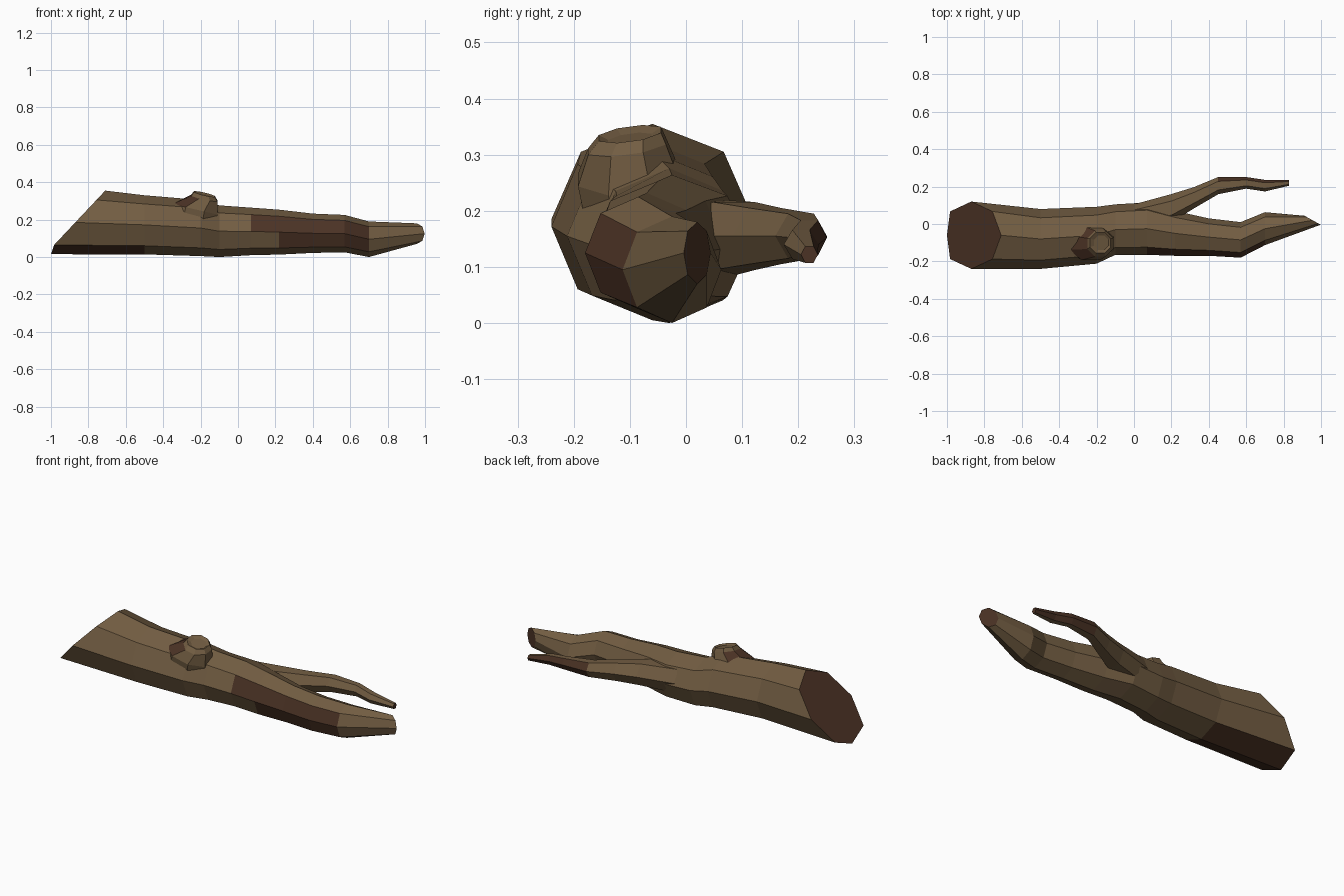
import bpy, bmesh, math
from mathutils import Vector

if "Cube" in bpy.data.objects:
    bpy.data.objects.remove(bpy.data.objects["Cube"])


def material(name, rgb):
    m = bpy.data.materials.new(name)
    m.diffuse_color = (*rgb, 1)
    m.use_nodes = True
    m.node_tree.nodes["Principled BSDF"].inputs["Base Color"].default_value = m.diffuse_color
    return m


BARK = material("bark", (0.17, 0.11, 0.055))
DARK = material("dark_wood", (0.07, 0.032, 0.018))


def loft(name, rings, sides, dark=lambda ring, side: False, turn=0.0):
    """Skin closed rings given as (centre, u, v); dark caps use ring -1 / last."""
    bm = bmesh.new()
    loops = []
    for c, u, v in rings:
        loop = []
        for k in range(sides):
            a = 2 * math.pi * k / sides + turn
            p = Vector(c) + Vector(u) * math.cos(a) + Vector(v) * math.sin(a)
            p.x = max(p.x, -1.0)
            loop.append(bm.verts.new(p))
        loops.append(loop)
    for i, (a, b) in enumerate(zip(loops, loops[1:])):
        for k in range(sides):
            n = (k + 1) % sides
            f = bm.faces.new((a[k], a[n], b[n], b[k]))
            f.material_index = int(dark(i, k))
    for i, loop in ((-1, loops[0]), (len(rings) - 1, loops[-1])):
        bm.faces.new(loop).material_index = int(dark(i, 0))
    bmesh.ops.recalc_face_normals(bm, faces=bm.faces)
    me = bpy.data.meshes.new(name)
    bm.to_mesh(me)
    bm.free()
    me.materials.append(BARK)
    me.materials.append(DARK)
    ob = bpy.data.objects.new(name, me)
    bpy.context.collection.objects.link(ob)
    return ob


def across(x, y, z, ry, rz, sy=0, sz=0):
    """Ring across the log; sy and sz lean it along x."""
    return (x, y, z), (sy, ry, 0), (sz, 0, rz)


# Main trunk, with slanted cuts at both ends
trunk = loft("log", [
    across(-0.87, -0.06, 0.185, 0.18, 0.17, sz=0.16),
    across(-0.50, -0.08, 0.172, 0.16, 0.158),
    across(-0.20, -0.06, 0.155, 0.152, 0.15),
    across(-0.10, -0.03, 0.138, 0.135, 0.138),
    across(0.07, -0.025, 0.137, 0.14, 0.127),
    across(0.22, -0.05, 0.133, 0.12, 0.12),
    across(0.40, -0.07, 0.127, 0.10, 0.105),
    across(0.57, -0.085, 0.125, 0.095, 0.10),
    across(0.70, -0.025, 0.095, 0.088, 0.095),
    across(0.955, 0.02, 0.125, 0.024, 0.055, sy=-0.043),
], 8, lambda i, k: i in (-1, 9) or (4 <= i <= 7 and k == 3)
    or (5 <= i <= 7 and k == 4) or (i == 0 and k in (5, 6)))

# Forked side branch
branch = loft("branch", [
    across(-0.02, 0.04, 0.15, 0.06, 0.08),
    across(0.20, 0.085, 0.155, 0.075, 0.07),
    across(0.32, 0.14, 0.155, 0.057, 0.058),
    across(0.45, 0.205, 0.155, 0.046, 0.046),
    across(0.60, 0.22, 0.152, 0.031, 0.036),
    across(0.70, 0.205, 0.14, 0.031, 0.03),
    across(0.83, 0.22, 0.122, 0.015, 0.017),
], 6, lambda i, k: i == 6 or (i >= 3 and k in (0, 5)))

# Broken-off knot, wide at the root with a dished top
knot = loft("knot", [
    ((-0.25, -0.09, 0.15), (0.14, 0, 0), (0, 0.09, 0)),
    ((-0.23, -0.10, 0.255), (0.13, 0, -0.03), (0, 0.10, 0)),
    ((-0.18, -0.105, 0.315), (0.075, 0, -0.016), (0, 0.075, 0.01)),
    ((-0.18, -0.10, 0.337), (0.06, 0, -0.014), (0, 0.06, 0.008)),
    ((-0.175, -0.10, 0.328), (0.042, 0, -0.01), (0, 0.042, 0.006)),
], 8, lambda i, k: i == 1 and k in (2, 3, 4), turn=math.pi / 8)

# Merge the pieces into one skin
bpy.context.view_layer.objects.active = trunk
for part in (branch, knot):
    mod = trunk.modifiers.new(part.name, 'BOOLEAN')
    mod.operation = 'UNION'
    mod.solver = 'EXACT'
    mod.object = part
    bpy.ops.object.modifier_apply(modifier=mod.name)
    bpy.data.objects.remove(part)
